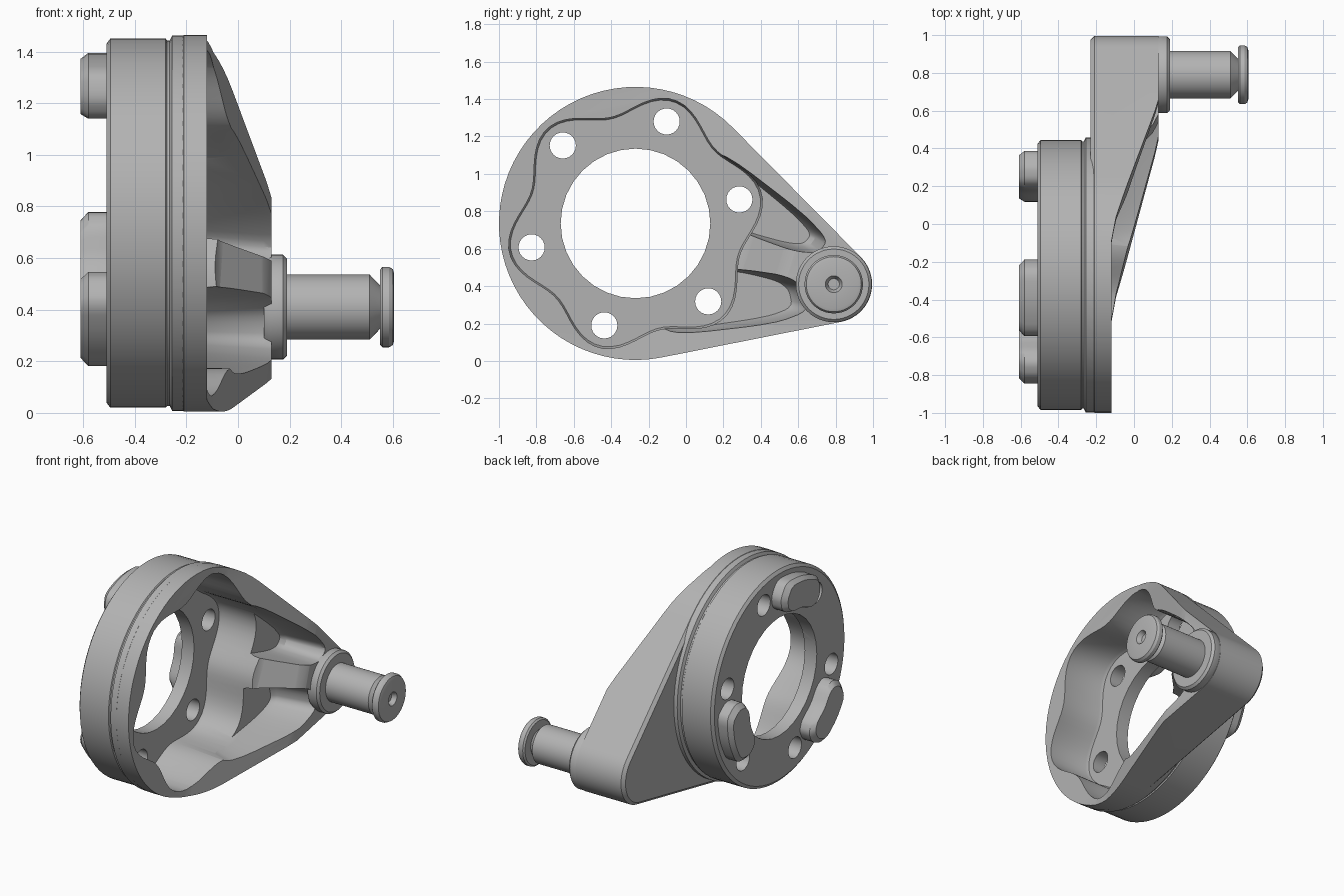
import bpy, bmesh, math
from mathutils import Vector

if "Cube" in bpy.data.objects:
    bpy.data.objects.remove(bpy.data.objects["Cube"])

mat = bpy.data.materials.new("plain grey metal")
mat.use_nodes = True
GREY = (0.45, 0.45, 0.45, 1)
mat.diffuse_color = GREY
mat.node_tree.nodes["Principled BSDF"].inputs["Base Color"].default_value = GREY

RING = Vector((-0.27, 0.735))    # ring centre (y, z)
BOSS = Vector((0.79, 0.41))      # boss centre (y, z)
RING_R, BOSS_R = 0.73, 0.205
AXIS = (BOSS - RING).normalized()
SIDE = Vector((-AXIS.y, AXIS.x))


def loft(name, loops):
    """Skin a list of equal-length point loops and cap both ends."""
    bm = bmesh.new()
    rows = [[bm.verts.new(p) for p in loop] for loop in loops]
    n = len(rows[0])
    for a, b in zip(rows, rows[1:]):
        for i in range(n):
            j = (i + 1) % n
            bm.faces.new((a[i], a[j], b[j], b[i]))
    bm.faces.new(rows[0])
    bm.faces.new(rows[-1])
    bmesh.ops.recalc_face_normals(bm, faces=bm.faces)
    mesh = bpy.data.meshes.new(name)
    bm.to_mesh(mesh)
    bm.free()
    mesh.materials.append(mat)
    ob = bpy.data.objects.new(name, mesh)
    bpy.context.collection.objects.link(ob)
    return ob


def polar(c, r, a):
    return Vector((c.x + r * math.cos(a), c.y + r * math.sin(a)))


def at_x(x, pts):
    return [(x, p.x, p.y) for p in pts]


def lathe(name, profile, c, n=48):
    ring = [2 * math.pi * i / n for i in range(n)]
    return loft(name, [at_x(x, [polar(c, r, a) for a in ring]) for x, r in profile])


def scaled(pts, k):
    mid = sum(pts, Vector((0, 0))) / len(pts)
    return [mid + (p - mid) * k for p in pts]


def rounded(pts, passes=3):
    """Corner cutting turns a polygon into a soft outline."""
    for _ in range(passes):
        out = []
        for p, q in zip(pts, pts[1:] + pts[:1]):
            out += [p.lerp(q, 0.2), p.lerp(q, 0.8)]
        pts = out
    return pts


def boolean(ob, tool, op):
    mod = ob.modifiers.new(op, 'BOOLEAN')
    mod.operation, mod.solver, mod.object = op, 'EXACT', tool
    bpy.context.view_layer.objects.active = ob
    bpy.ops.object.modifier_apply(modifier=mod.name)
    bpy.data.objects.remove(tool)


def slope_cutter(name, profile, half):
    """Prism with a profile along the arm axis, used to slope a top face."""
    sides = []
    for t in (-half, half):
        pts = [(x, RING + AXIS * s + SIDE * t) for s, x in profile]
        sides.append([(x, p.x, p.y) for x, p in pts])
    return loft(name, sides)


# Arm plate: hull of the ring circle and the boss circle
def hull(grow):
    mid = math.atan2(AXIS.y, AXIS.x)
    spread = math.acos((RING_R - BOSS_R) / (BOSS - RING).length)
    big, small = 48, 20
    pts = [polar(RING, RING_R + grow, mid + spread + (2 * math.pi - 2 * spread) * i / big)
           for i in range(big + 1)]
    pts += [polar(BOSS, BOSS_R + grow, mid - spread + 2 * spread * i / small)
            for i in range(small + 1)]
    return pts


arm = loft("arm_plate", [at_x(-0.23, hull(-0.02)), at_x(-0.21, hull(0)), at_x(0.16, hull(0))])
boolean(arm, slope_cutter("arm_slope", [
    (-1, -0.12), (-0.04, -0.12), (0.1, -0.095), (0.78, 0.11), (0.86, 0.13),
    (1.6, 0.13), (1.6, 0.5), (-1, 0.5)], 1), 'DIFFERENCE')

# Ring housing with a stepped rim
body = lathe("bracket_body", [(-0.51, 0.695), (-0.495, 0.715), (-0.28, 0.715), (-0.275, 0.708),
                              (-0.265, 0.708), (-0.255, 0.728), (-0.14, 0.728)], RING, 72)
boolean(body, arm, 'UNION')

# Lobed cavity, following the bolt circle
FIRST = math.radians(13)
lobes = []
for i in range(96):
    a = 2 * math.pi * i / 96
    lobes.append(polar(RING, 0.637 + 0.055 * math.cos(6 * (a - FIRST)), a))
boolean(body, loft("cavity", [at_x(-0.42, scaled(lobes, 0.985)), at_x(-0.4, lobes),
                              at_x(0.5, lobes)]), 'DIFFERENCE')

# Central rib slopes down from the boss to the cavity
boolean(body, slope_cutter("rib_slope", [
    (0.3, -0.12), (0.56, -0.1), (0.62, -0.07), (0.8, 0.1), (0.86, 0.131), (0.86, 0.4), (0.3, 0.4)],
    0.2), 'DIFFERENCE')

# Pockets on either side of the rib
upper = [(0.08, 1.23), (0.77, 0.67), (0.69, 0.56), (0.25, 0.68), (-0.1, 0.9)]
lower = [(-0.24, 0.1), (0.66, 0.23), (0.62, 0.43), (0.25, 0.52), (-0.1, 0.5)]
for outline in (upper, lower):
    pts = rounded([Vector(p) for p in outline])
    boolean(body, loft("pocket", [at_x(-0.15, scaled(pts, 0.8)), at_x(-0.12, scaled(pts, 0.87)),
                                  at_x(0.1, pts), at_x(0.4, scaled(pts, 1.1))]), 'DIFFERENCE')

# Centre bore and six bolt holes
boolean(body, lathe("bore", [(-0.7, 0.4), (-0.3, 0.4)], RING, 32), 'DIFFERENCE')
for i in range(6):
    spot = polar(RING, 0.57, FIRST + i * math.pi / 3)
    boolean(body, lathe("bolt_hole", [(-0.7, 0.07), (-0.3, 0.07)], spot, 24), 'DIFFERENCE')

# Three kidney-shaped pads on the back
parts = [body]
for i in range(3):
    a = math.radians(103 + 120 * i)
    outline = [(0.665, -15), (0.668, 0), (0.665, 15), (0.58, 21.5), (0.5, 21.5),
               (0.455, 15), (0.46, 0), (0.455, -15), (0.5, -21.5), (0.58, -21.5)]
    pts = rounded([polar(RING, r, a + math.radians(d)) for r, d in outline], 2)
    parts.append(loft(f"back_pad_{i + 1}", [at_x(-0.5, pts), at_x(-0.58, pts),
                                           at_x(-0.61, scaled(pts, 0.84))]))

# Boss collar and headed pin with a centre dimple
parts.append(lathe("boss_collar", [(0.1, 0.19), (0.125, 0.203), (0.175, 0.203), (0.19, 0.188)], BOSS))
parts.append(lathe("pin", [
    (0.15, 0.126), (0.51, 0.126), (0.55, 0.085), (0.55, 0.145), (0.56, 0.156), (0.585, 0.156),
    (0.6, 0.147), (0.605, 0.13), (0.605, 0.045), (0.575, 0.03)], BOSS))

bpy.ops.object.select_all(action='DESELECT')
for ob in parts:
    ob.select_set(True)
bpy.context.view_layer.objects.active = body
bpy.ops.object.shade_smooth_by_angle(angle=math.radians(30))
